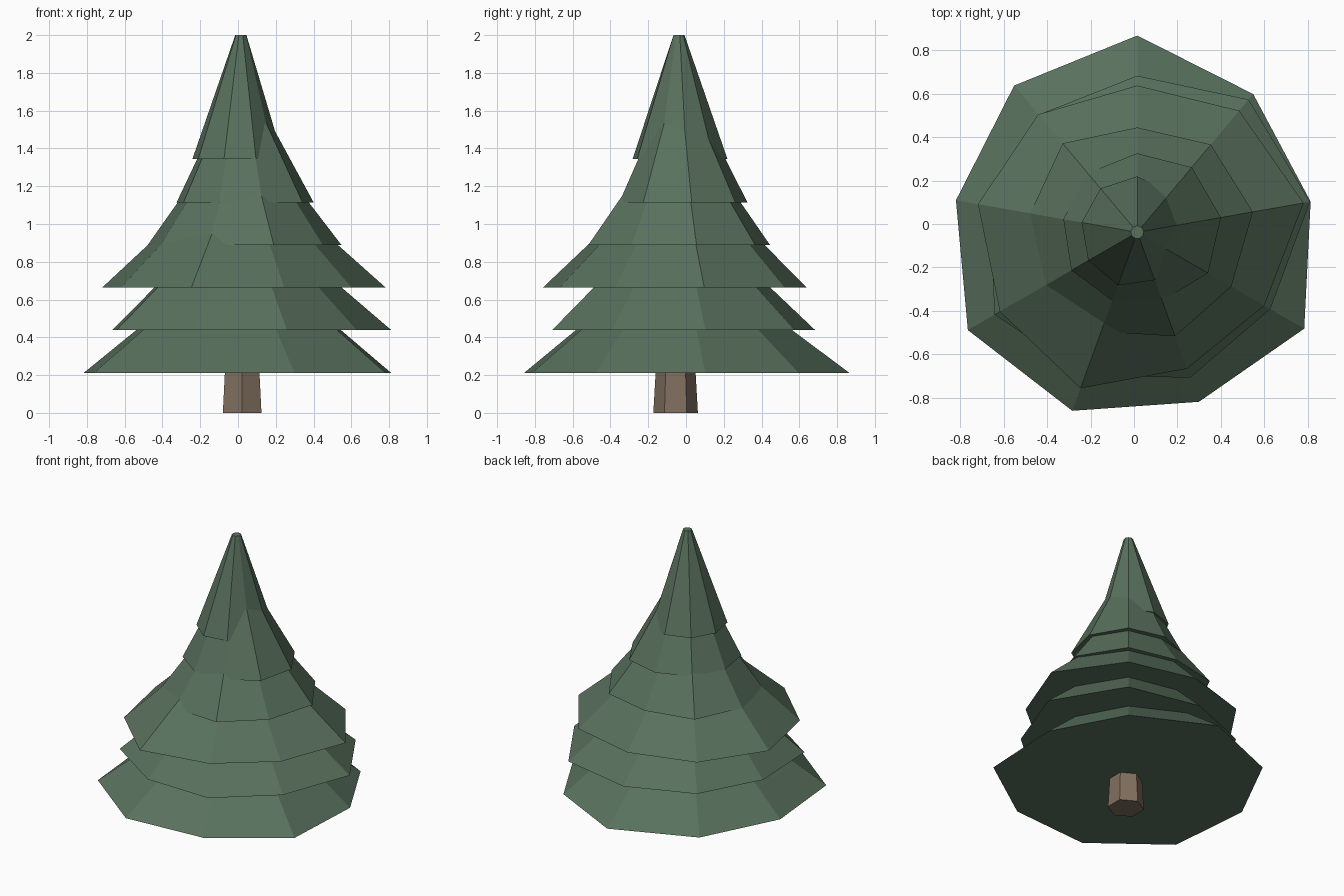
import bpy, bmesh
from math import cos, sin, radians

if "Cube" in bpy.data.objects:
    bpy.data.objects.remove(bpy.data.objects["Cube"])

def material(name, rgb):
    m = bpy.data.materials.new(name)
    m.diffuse_color = (*rgb, 1)
    m.use_nodes = True
    m.node_tree.nodes["Principled BSDF"].inputs["Base Color"].default_value = m.diffuse_color
    return m

green = material("needles", (0.10, 0.165, 0.11))
brown = material("bark", (0.22, 0.16, 0.115))

def frustum(name, centre, z0, z1, bottom, top, mat):
    """Capped cone section; bottom radii run clockwise from +y, top is one radius."""
    n = len(bottom)
    bm = bmesh.new()
    lower, upper = [], []
    for i, r in enumerate(bottom):
        a = radians(90 - 360 * i / n)
        lower.append(bm.verts.new((centre[0] + r * cos(a), centre[1] + r * sin(a), z0)))
        upper.append(bm.verts.new((centre[0] + top * cos(a), centre[1] + top * sin(a), z1)))
    for i in range(n):
        j = (i + 1) % n
        bm.faces.new((lower[i], upper[i], upper[j], lower[j]))
    bm.faces.new(lower)
    bm.faces.new(upper)
    bmesh.ops.recalc_face_normals(bm, faces=bm.faces)
    me = bpy.data.meshes.new(name)
    bm.to_mesh(me)
    bm.free()
    me.materials.append(mat)
    ob = bpy.data.objects.new(name, me)
    bpy.context.collection.objects.link(ob)

# Trunk: tapered hexagon
frustum("trunk", (0.022, -0.055), 0.0, 0.4, [0.118] * 6, 0.095, brown)

# Branch tiers: nine-sided cones with uneven skirts, lowest first
tiers = [
    (0.21, [.905, .83, .81, .887, .83, .874, .90, .847, .881]),
    (0.44, [.72, .797, .807, .707, .712, .70, .758, .69, .706]),
    (0.665, [.675, .73, .777, .675, .668, .764, .73, .744, .708]),
    (0.89, [.482, .527, .54, .50, .509, .487, .488, .50, .534]),
    (1.115, [.363, .39, .391, .376, .335, .335, .35, .345, .356]),
    (1.345, [.257, .24, .228, .205, .234, .26, .26, .26, .263]),
]
for i, (z, radii) in enumerate(tiers, 1):
    frustum(f"branch_tier_{i}", (0.015, -0.038), z, z + 0.655, radii, 0.03, green)
